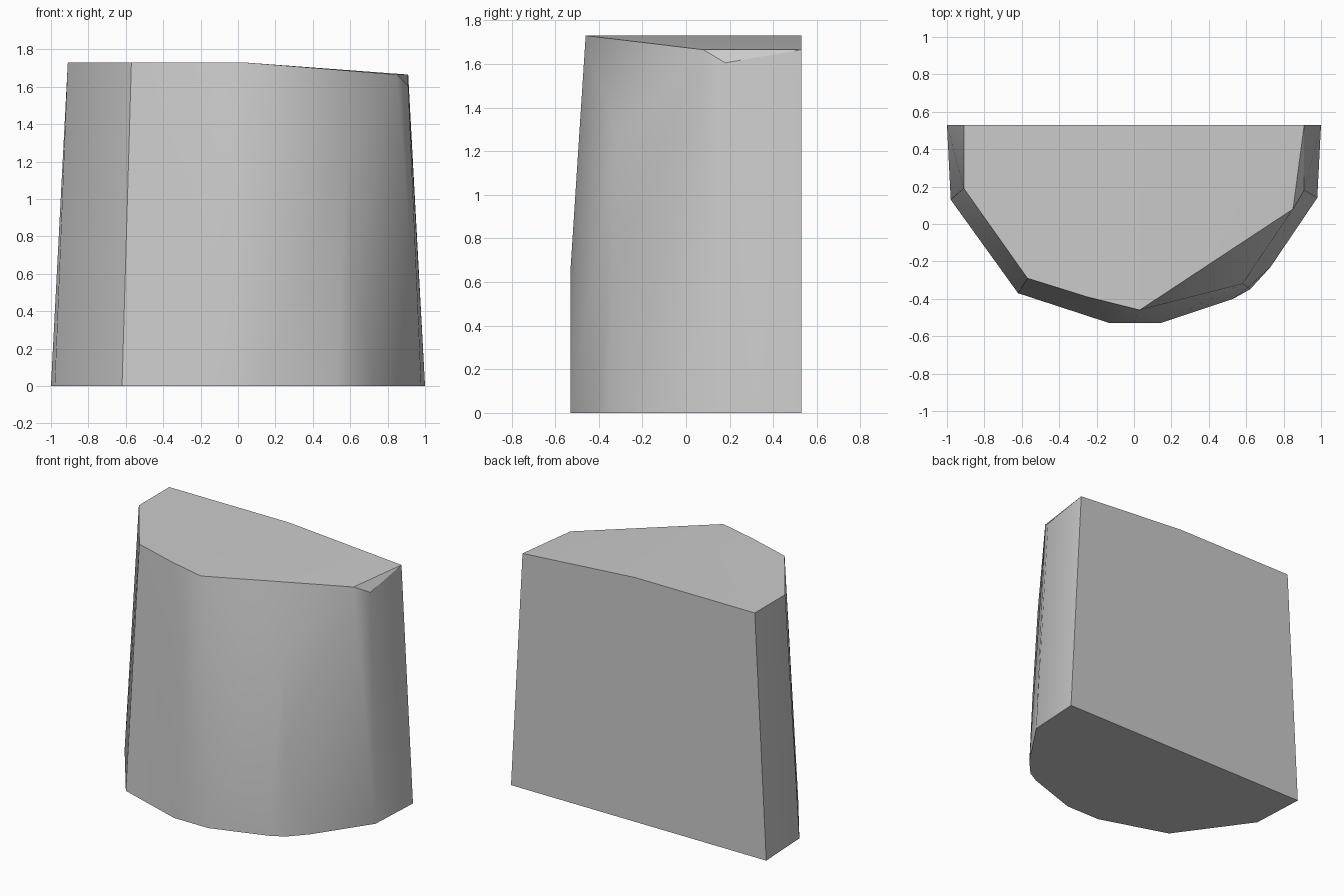
import bpy, bmesh
from math import radians

cube = bpy.data.objects.get("Cube")
if cube:
    bpy.data.objects.remove(cube, do_unlink=True)

BACK = 0.53

# Stone grey material
stone = bpy.data.materials.new("stone_grey")
stone.use_nodes = True
grey = (0.6, 0.6, 0.6, 1)
stone.diffuse_color = grey
stone.node_tree.nodes["Principled BSDF"].inputs["Base Color"].default_value = grey

# Footprint outline, from back left round the front to back right
base = [(-1, BACK), (-0.98, 0.13), (-0.62, -0.37), (-0.13, -0.53), (0.14, -0.53),
        (0.53, -0.40), (0.62, -0.35), (0.73, -0.23), (0.98, 0.14), (1, BACK)]
# Flat part of the top
top = [(-0.91, BACK), (-0.91, 0.19), (-0.57, -0.29), (-0.25, -0.39),
       (0.03, -0.46), (0.03, BACK)]
# Sloping right side of the top, with its chipped corner
slope = [(0.85, 0.08, 1.665), (0.91, 0.18, 1.605), (0.91, BACK, 1.665)]
# Bulges on the curved front
bulges = [(0.0, -0.53, 0.65), (0.58, -0.32, 1.28), (0.61, -0.34, 0.6)]

points = [(x, y, 0) for x, y in base] + [(x, y, 1.73) for x, y in top] + slope + bulges

# Wrap the points into one faceted block
bm = bmesh.new()
for p in points:
    bm.verts.new(p)
hull = bmesh.ops.convex_hull(bm, input=bm.verts)
loose = {v for v in hull["geom_interior"] + hull["geom_unused"]
         if isinstance(v, bmesh.types.BMVert)}
bmesh.ops.delete(bm, geom=list(loose), context="VERTS")
bmesh.ops.dissolve_limit(bm, angle_limit=radians(0.5), verts=bm.verts, edges=bm.edges)
bmesh.ops.recalc_face_normals(bm, faces=bm.faces)

mesh = bpy.data.meshes.new("rock_block")
bm.to_mesh(mesh)
bm.free()
mesh.materials.append(stone)
rock = bpy.data.objects.new("rock_block", mesh)
bpy.context.collection.objects.link(rock)

# Soft front facets with crisp outer edges
bpy.context.view_layer.objects.active = rock
rock.select_set(True)
bpy.ops.object.shade_smooth_by_angle(angle=radians(33))
